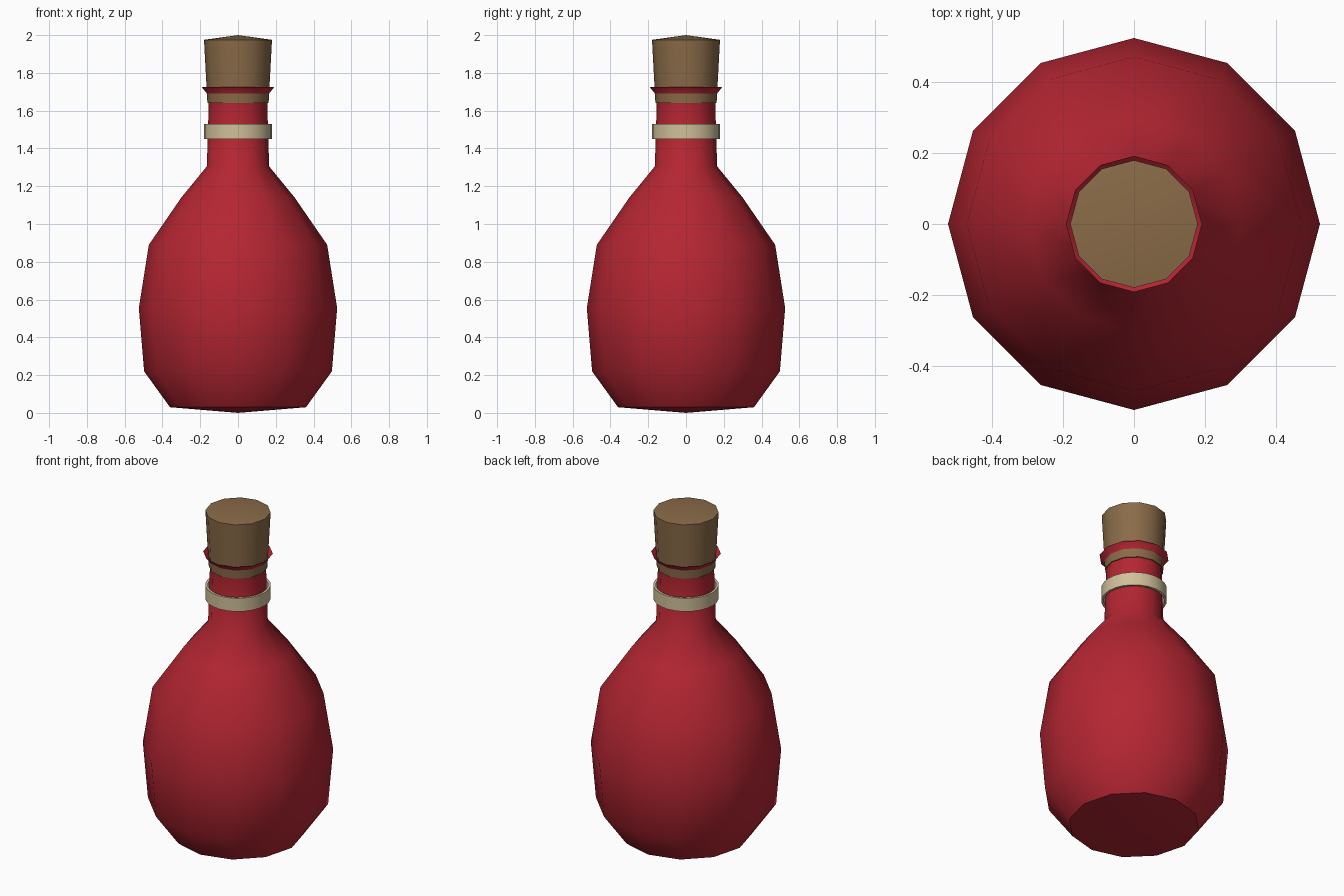
import bpy
import math

cube = bpy.data.objects.get("Cube")
if cube:
    bpy.data.objects.remove(cube, do_unlink=True)


def material(name, rgb):
    mat = bpy.data.materials.new(name)
    mat.use_nodes = True
    mat.diffuse_color = (*rgb, 1)
    mat.node_tree.nodes["Principled BSDF"].inputs["Base Color"].default_value = (*rgb, 1)
    return mat


def lathe(name, profile, mat, sides=12, closed=False):
    """Spin (radius, height) points around z; radius 0 makes a pole."""
    verts, rings, faces = [], [], []
    for r, z in profile:
        if r == 0:
            rings.append([len(verts)] * sides)
            verts.append((0, 0, z))
        else:
            rings.append([len(verts) + i for i in range(sides)])
            for i in range(sides):
                a = math.tau * i / sides
                verts.append((r * math.cos(a), r * math.sin(a), z))
    pairs = list(zip(rings, rings[1:]))
    if closed:
        pairs.append((rings[-1], rings[0]))
    for low, high in pairs:
        for i in range(sides):
            j = (i + 1) % sides
            quad = (low[i], low[j], high[j], high[i])
            faces.append(tuple(dict.fromkeys(quad)))
    mesh = bpy.data.meshes.new(name)
    mesh.from_pydata(verts, [], faces)
    mesh.materials.append(mat)
    obj = bpy.data.objects.new(name, mesh)
    bpy.context.collection.objects.link(obj)
    bpy.ops.object.select_all(action="DESELECT")
    obj.select_set(True)
    bpy.context.view_layer.objects.active = obj
    bpy.ops.object.shade_smooth_by_angle(angle=math.radians(46))
    return obj


red = material("red glass", (0.456, 0.019, 0.032))
brown = material("cork brown", (0.254, 0.147, 0.065))
cream = material("cream band", (0.63, 0.53, 0.32))

# Bottle with flared lip
lathe("bottle", [(0, 0), (0.36, 0.03), (0.497, 0.22), (0.525, 0.555), (0.472, 0.89),
                 (0.3, 1.14), (0.165, 1.305), (0.155, 1.63), (0.16, 1.685),
                 (0.192, 1.725), (0.155, 1.69)], red)

# Tapered stopper, showing through the neck just under the lip
lathe("stopper", [(0, 1.64), (0.162, 1.64), (0.18, 1.975), (0, 2)], brown)

# Loose band around the neck
lathe("neck_band", [(0.18, 1.45), (0.18, 1.53), (0.166, 1.53), (0.166, 1.45)],
      cream, sides=24, closed=True)
